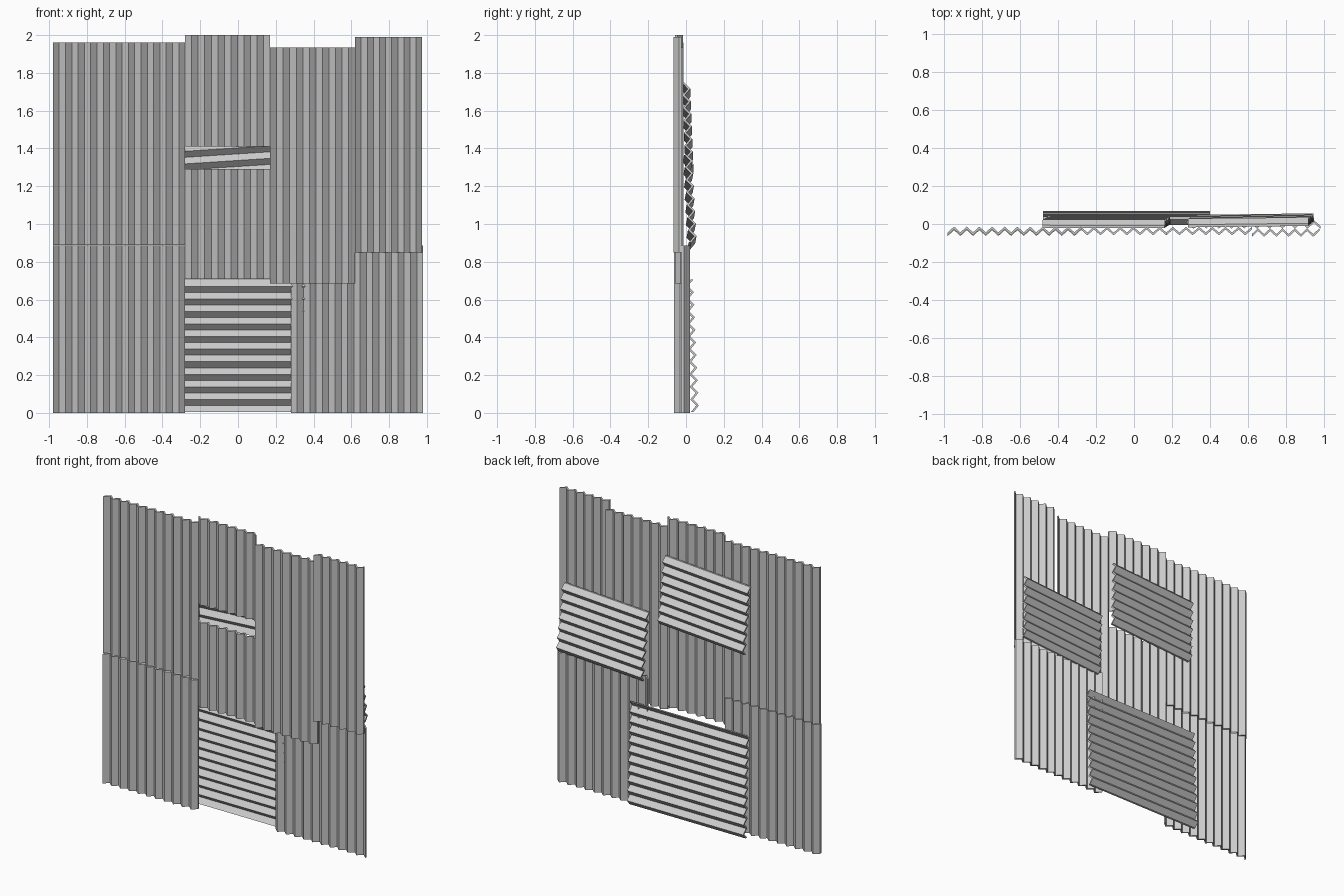
import bpy
from math import pi
from mathutils import Matrix

if "Cube" in bpy.data.objects:
    bpy.data.objects.remove(bpy.data.objects["Cube"])

AMP, THICK = 0.015, 0.014   # half wave height and sheet thickness along y


def corrugated(name, size, length, folds, first=-1):
    """Zigzag sheet: folds run along local x, ridges along local z, centred."""
    n = folds + 1
    centre = [(-size / 2 + size * i / folds, AMP * first * (-1) ** i) for i in range(n)]
    ring = [(x, y - THICK / 2) for x, y in centre]
    ring += [(x, y + THICK / 2) for x, y in reversed(centre)]
    m = len(ring)
    verts = [(x, y, z) for z in (-length / 2, length / 2) for x, y in ring]
    faces = [(i, (i + 1) % m, (i + 1) % m + m, i + m) for i in range(m)]
    for i in range(folds):                      # end caps, one quad per fold
        a, b, c, d = i, i + 1, m - 2 - i, m - 1 - i
        faces += [(d, c, b, a), (a + m, b + m, c + m, d + m)]
    mesh = bpy.data.meshes.new(name)
    mesh.from_pydata(verts, [], faces)
    mesh.update()
    obj = bpy.data.objects.new(name, mesh)
    bpy.context.collection.objects.link(obj)
    return obj


def upright(name, x0, x1, z0, z1, y, folds, first=-1):
    obj = corrugated(name, x1 - x0, z1 - z0, folds, first)
    obj.location = ((x0 + x1) / 2, y, (z0 + z1) / 2)


def patch(name, centre, width, height, folds, tilt, roll=0.0, yaw=0.0):
    obj = corrugated(name, height, width, folds)
    obj.matrix_world = (Matrix.Translation(centre) @ Matrix.Rotation(yaw, 4, 'Z')
                        @ Matrix.Rotation(tilt, 4, 'X')
                        @ Matrix.Rotation(-pi / 2 - roll, 4, 'Y'))


# Upright wall sheets
upright("left_lower_sheet", -0.98, -0.28, 0.0, 0.885, -0.041, 21)
upright("left_upper_sheet", -0.98, -0.28, 0.89, 1.96, -0.036, 21)
upright("window_top_sheet", -0.28, 0.17, 1.41, 2.0, -0.037, 13, 1)
upright("window_bottom_sheet", -0.28, 0.17, 0.71, 1.29, -0.037, 13, 1)
upright("middle_upper_sheet", 0.17, 0.62, 0.685, 1.935, -0.037, 13)
upright("right_upper_sheet", 0.62, 0.975, 0.85, 1.99, -0.045, 11)
upright("right_lower_sheet", 0.28, 0.98, 0.0, 0.885, -0.002, 21, 1)

# Sideways patches on the back, leaning out at the bottom
patch("doorway_patch", (-0.04, 0.032, 0.355), 0.88, 0.70, 21, 0.045)
patch("window_patch", (-0.145, 0.010, 1.495), 0.645, 0.467, 14, 0.04, 0.065)
patch("right_patch", (0.615, 0.020, 1.115), 0.635, 0.467, 14, 0.05, 0.062, 0.015)
